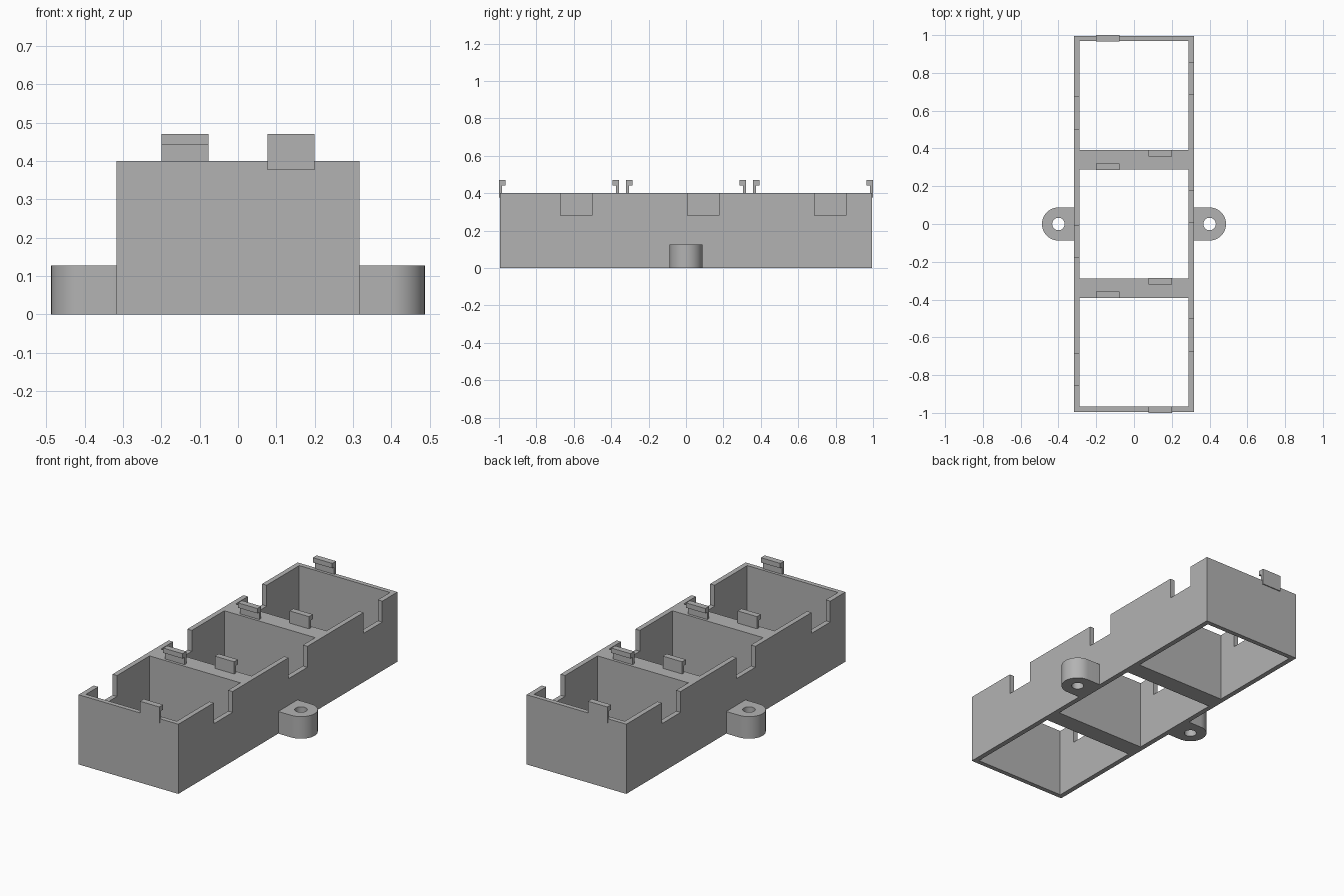
import bpy
import bmesh
import math
from mathutils import Matrix, Vector

if "Cube" in bpy.data.objects:
    bpy.data.objects.remove(bpy.data.objects["Cube"], do_unlink=True)

grey = bpy.data.materials.new("plain grey")
grey.use_nodes = True
colour = (0.45, 0.45, 0.45, 1)
grey.diffuse_color = colour
grey.node_tree.nodes["Principled BSDF"].inputs["Base Color"].default_value = colour

# Main dimensions
HALF_X, HALF_Y, HEIGHT = 0.317, 0.994, 0.4
POCKET = 0.2885           # half side of a square pocket
PITCH = 0.679             # spacing of the pockets
EAR_X, EAR_R, EAR_H, HOLE_R = 0.4, 0.0875, 0.127, 0.033


def finish(bm, name):
    bmesh.ops.recalc_face_normals(bm, faces=bm.faces)
    mesh = bpy.data.meshes.new(name)
    bm.to_mesh(mesh)
    bm.free()
    mesh.materials.append(grey)
    obj = bpy.data.objects.new(name, mesh)
    bpy.context.collection.objects.link(obj)
    return obj


def add_box(bm, x, y, z):
    """Box spanning the three (low, high) ranges."""
    size = Vector([r[1] - r[0] for r in (x, y, z)])
    mid = Vector([(r[0] + r[1]) / 2 for r in (x, y, z)])
    matrix = Matrix.Translation(mid) @ Matrix.Diagonal(size).to_4x4()
    bmesh.ops.create_cube(bm, size=1, matrix=matrix)


def add_prism(bm, points, direction):
    face = bm.faces.new([bm.verts.new(p) for p in points])
    top = bmesh.ops.extrude_face_region(bm, geom=[face], use_keep_orig=True)["geom"]
    verts = [v for v in top if isinstance(v, bmesh.types.BMVert)]
    bmesh.ops.translate(bm, verts=verts, vec=direction)


def cut(target, cutter):
    """Subtract the cutter, then discard it."""
    cutter.hide_render = True
    mod = target.modifiers.new("cut", "BOOLEAN")
    mod.operation, mod.solver, mod.object = "DIFFERENCE", "EXACT", cutter
    bpy.context.view_layer.objects.active = target
    bpy.ops.object.modifier_apply(modifier=mod.name)
    bpy.data.objects.remove(cutter, do_unlink=True)


# Tray: solid block with three open pockets
bm = bmesh.new()
add_box(bm, (-HALF_X, HALF_X), (-HALF_Y, HALF_Y), (0, HEIGHT))
tray = finish(bm, "tray")

bm = bmesh.new()
for i in (-1, 0, 1):
    y = i * PITCH
    add_box(bm, (-POCKET, POCKET), (y - POCKET, y + POCKET), (-0.1, 0.6))
cut(tray, finish(bm, "pocket_cutter"))

# Side wall notches, staggered between the two walls
bm = bmesh.new()
for i in (-1, 0, 1):
    for s in (-1, 1):
        xs = sorted((s * 0.25, s * 0.4))
        ys = sorted((i * PITCH + s * 0.007, i * PITCH + s * 0.177))
        add_box(bm, xs, ys, (0.28, 0.6))
cut(tray, finish(bm, "notch_cutter"))

# Hooked clips, one at each end of every pocket
hook = [(0.3205, 0.376), (0.3205, 0.47), (0.286, 0.47),
        (0.286, 0.442), (0.304, 0.442), (0.304, 0.376)]
for i, place in zip((-1, 0, 1), ("front", "middle", "back")):
    for s, end in ((-1, "front"), (1, "back")):
        bm = bmesh.new()
        points = [(-s * 0.077, i * PITCH + s * y, z) for y, z in hook]
        add_prism(bm, points, (-s * 0.123, 0, 0))
        finish(bm, f"{place}_pocket_{end}_clip")

# Mounting ears with rounded ends and screw holes
for s, side in ((-1, "right"), (1, "left")):
    bm = bmesh.new()
    arc = [math.pi * (k / 24 - 0.5) for k in range(25)]
    points = [(s * (EAR_X + EAR_R * math.cos(a)), EAR_R * math.sin(a), 0) for a in arc]
    points += [(s * HALF_X, EAR_R, 0), (s * HALF_X, -EAR_R, 0)]
    add_prism(bm, points, (0, 0, EAR_H))
    ear = finish(bm, side + "_ear")

    bm = bmesh.new()
    bmesh.ops.create_cone(bm, cap_ends=True, segments=32, radius1=HOLE_R, radius2=HOLE_R,
                          depth=0.5, matrix=Matrix.Translation((s * EAR_X, 0, 0)))
    cut(ear, finish(bm, "hole_cutter"))
    bpy.ops.object.select_all(action="DESELECT")
    ear.select_set(True)
    bpy.context.view_layer.objects.active = ear
    bpy.ops.object.shade_smooth_by_angle(angle=math.radians(30))
